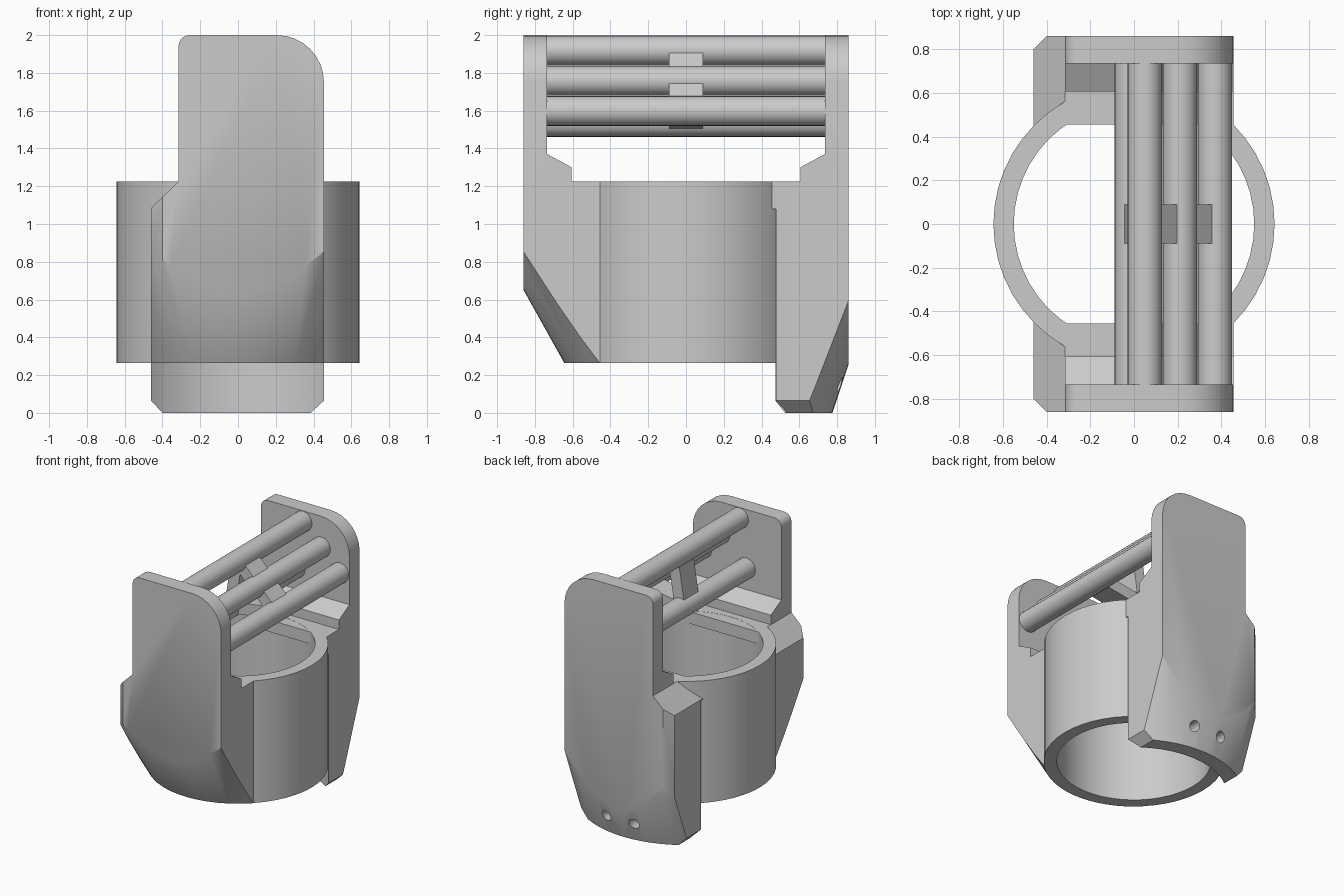
import bpy, bmesh
from math import sin, cos, pi, radians
from mathutils import Vector

if "Cube" in bpy.data.objects:
    bpy.data.objects.remove(bpy.data.objects["Cube"])


def finish(name, bm):
    bmesh.ops.remove_doubles(bm, verts=bm.verts, dist=1e-5)
    bmesh.ops.recalc_face_normals(bm, faces=bm.faces)
    me = bpy.data.meshes.new(name)
    bm.to_mesh(me)
    bm.free()
    ob = bpy.data.objects.new(name, me)
    bpy.context.collection.objects.link(ob)
    return ob


def prism(name, pts, axis, a, b):
    """Extrude a 2D outline along one axis from a to b."""
    bm = bmesh.new()
    place = {'x': lambda p, t: (t, p[0], p[1]),
             'y': lambda p, t: (p[0], t, p[1]),
             'z': lambda p, t: (p[0], p[1], t)}[axis]
    face = bm.faces.new([bm.verts.new(place(p, a)) for p in pts])
    ext = bmesh.ops.extrude_face_region(bm, geom=[face])
    d = Vector(place((0, 0), b - a))
    bmesh.ops.translate(bm, vec=d, verts=[v for v in ext['geom'] if isinstance(v, bmesh.types.BMVert)])
    return finish(name, bm)


def lathe(name, pts, n=48):
    """Revolve an (r, z) profile about the z axis."""
    bm = bmesh.new()
    rings = [[bm.verts.new((r * cos(2 * pi * i / n), r * sin(2 * pi * i / n), z)) for r, z in pts]
             for i in range(n)]
    m = len(pts)
    for i in range(n):
        for j in range(m):
            k = (j + 1) % m
            if pts[j][0] == 0 and pts[k][0] == 0:
                continue
            q = [rings[i][j], rings[(i + 1) % n][j], rings[(i + 1) % n][k], rings[i][k]]
            if pts[j][0] == 0:
                q.pop(1)
            elif pts[k][0] == 0:
                q.pop(2)
            bm.faces.new(q)
    return finish(name, bm)


def boolean(ob, other, op):
    m = ob.modifiers.new(op, 'BOOLEAN')
    m.operation, m.object, m.solver = op, other, 'EXACT'
    bpy.context.view_layer.objects.active = ob
    bpy.ops.object.modifier_apply(modifier=m.name)
    bpy.data.objects.remove(other)


def smooth(ob):
    bpy.ops.object.select_all(action='DESELECT')
    ob.select_set(True)
    bpy.context.view_layer.objects.active = ob
    bpy.ops.object.shade_smooth_by_angle(angle=radians(35))


def arc(cx, cz, r, a0, a1, n):
    return [(cx + r * cos(radians(a0 + (a1 - a0) * i / n)),
             cz + r * sin(radians(a0 + (a1 - a0) * i / n))) for i in range(n + 1)]


def cyl(r, z0, z1):
    return lathe('cutter', [(0, z0), (r, z0), (r, z1), (0, z1)])


# Finger ring band
ring = lathe('ring_band', [(.55, .265), (.643, .265), (.643, 1.225), (.55, 1.225)])
smooth(ring)

# Side plates: front outline x side profile x plan, trimmed by a cone
outline = ([(-.40, 0), (.385, 0), (.455, .065)] + arc(.205, 1.75, .25, 0, 90, 8)
           + arc(-.255, 1.94, .06, 90, 180, 5) + [(-.315, 1.225), (-.46, 1.085), (-.46, .065)])
profile = [(.9, -.1), (.9, 2.1), (.735, 2.1), (.735, 1.37), (.605, 1.30),
           (.605, 1.225), (.4, 1.225), (.4, -.1)]
plan = [(-.40, .86), (.6, .86), (.6, .3), (-.46, .3), (-.46, .80)]
cones = {-1: [(0, .265), (.645, .265), (1.1, 1.08), (1.1, 2.2), (0, 2.2)],
         1: [(0, -.001), (.775, -.001), (1.108, 1.0), (1.108, 2.2), (0, 2.2)]}

for s, name in ((-1, 'front_plate'), (1, 'back_plate')):
    plate = prism(name, outline, 'y', s * .2, s * 1.0)
    boolean(plate, prism('cutter', [(y * s, z) for y, z in profile], 'x', -.7, .7), 'INTERSECT')
    boolean(plate, prism('cutter', [(x, y * s) for x, y in plan], 'z', -.2, 2.3), 'INTERSECT')
    boolean(plate, lathe('cutter', cones[s], 64), 'INTERSECT')
    boolean(plate, cyl(.6, -.3, 1.5), 'DIFFERENCE')
    if s == 1:
        # clearance around the band and two small holes
        boolean(plate, cyl(.66, -.3, 1.08), 'DIFFERENCE')
        for x in (-.12, .12):
            hole = prism('cutter', arc(x, .15, .04, 0, 337.5, 15), 'y', .72, 1.0)
            boolean(plate, hole, 'DIFFERENCE')
    smooth(plate)
    # Flat ledge inside the bore
    ledge = prism(name.split('_')[0] + '_ledge',
                  [(-.32, s * .455), (.32, s * .455), (.2, s * .59), (-.2, s * .59)],
                  'z', 1.13, 1.224)
    smooth(ledge)

# Round cross bars between the plates
bars = [(.05, 1.918), (.21, 1.758), (.37, 1.598), (-.01, 1.54)]
for i, (x, z) in enumerate(bars):
    smooth(prism(f'cross_bar_{i + 1}', arc(x, z, .079, 0, 345, 23), 'y', -.74, .74))

# Short webs joining the bars at the middle
for i, (a, b) in enumerate(((0, 1), (1, 2), (0, 3), (3, 2))):
    p, q = Vector(bars[a]), Vector(bars[b])
    n = (q - p).orthogonal().normalized() * .045
    prism(f'bar_web_{i + 1}', [p + n, q + n, q - n, p - n], 'y', -.09, .09)
